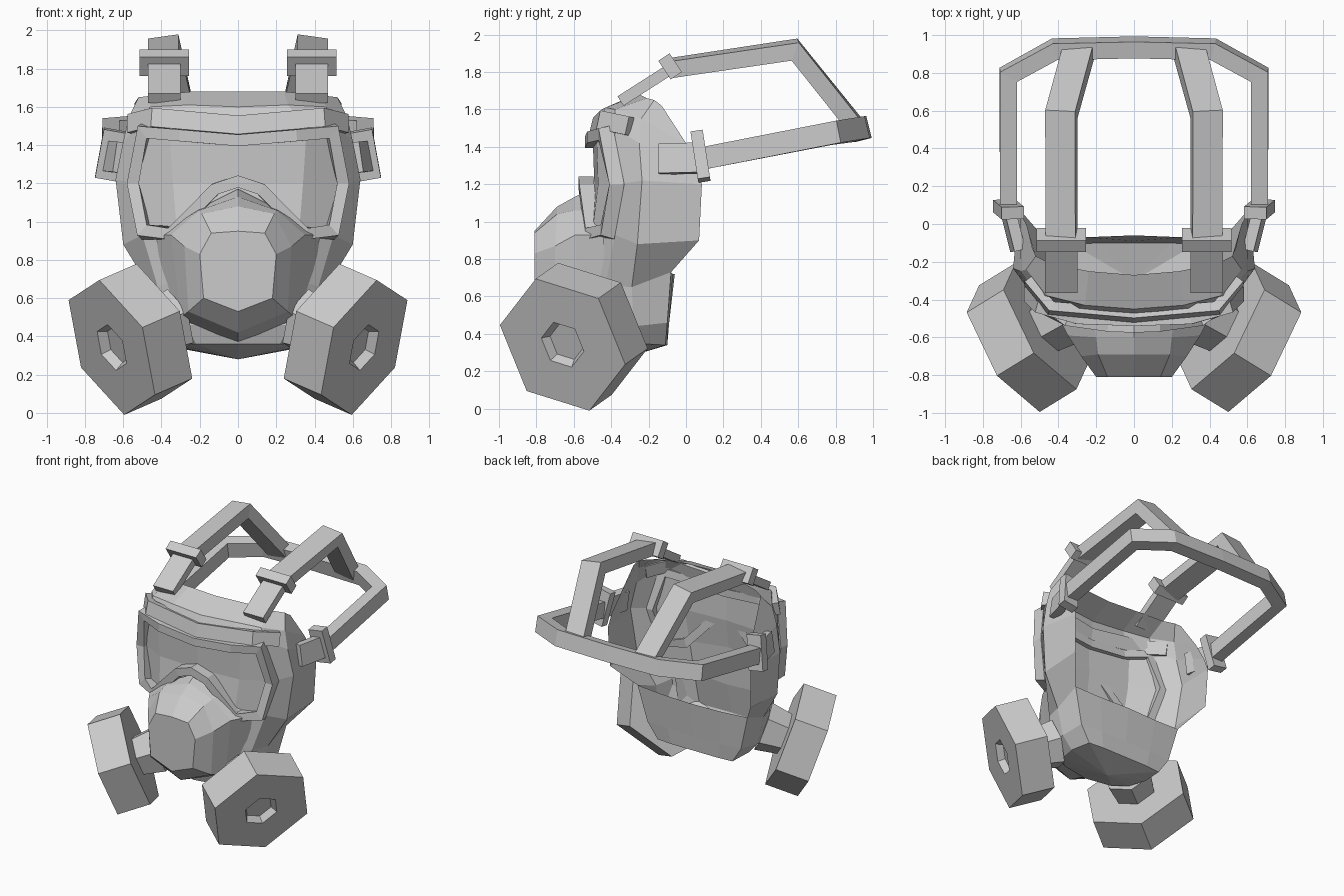
import bpy, bmesh
from mathutils import Vector, Matrix

if "Cube" in bpy.data.objects:
    bpy.data.objects.remove(bpy.data.objects["Cube"])


def finish(name, bm, mirror=False):
    bmesh.ops.remove_doubles(bm, verts=bm.verts, dist=1e-4)
    bmesh.ops.recalc_face_normals(bm, faces=bm.faces)
    me = bpy.data.meshes.new(name)
    bm.to_mesh(me)
    bm.free()
    ob = bpy.data.objects.new(name, me)
    bpy.context.collection.objects.link(ob)
    if mirror:
        ob.modifiers.new("Mirror", 'MIRROR').merge_threshold = 0.001
    return ob


def face(bm, vs):
    vs = [v for i, v in enumerate(vs) if (v.co - vs[i - 1].co).length > 1e-5]
    if len(vs) > 2:
        bm.faces.new(vs)


def loft(name, rows):
    """Skin half-sections together and mirror them across x = 0."""
    bm = bmesh.new()
    grid = [[bm.verts.new(p) for p in r] for r in rows]
    for a, b in zip(grid, grid[1:]):
        for i in range(min(len(a), len(b)) - 1):
            face(bm, (a[i], a[i + 1], b[i + 1], b[i]))
    return finish(name, bm, True)


def sweep(name, pts, up, width, thick, closed=False, mirror=False):
    """Mitred rectangular band along a path; width lies along 'up'."""
    bm = bmesh.new()
    pts = [Vector(p) for p in pts]
    n, up, rings = len(pts), Vector(up), []
    for i, p in enumerate(pts):
        a = pts[i - 1] if i or closed else None
        b = pts[(i + 1) % n] if i < n - 1 or closed else None
        d0 = (p - a).normalized() if a else (b - p).normalized()
        d1 = (b - p).normalized() if b else d0
        t = (d0 + d1).normalized()
        w = (up - t * up.dot(t)).normalized()
        s = t.cross(w) / max(t.dot(d0), 0.6)
        rings.append([bm.verts.new(p + w * u * width / 2 + s * v * thick / 2)
                      for u, v in ((-1, -1), (1, -1), (1, 1), (-1, 1))])
    for i in range(n if closed else n - 1):
        r, q = rings[i], rings[(i + 1) % n]
        for k in range(4):
            bm.faces.new((r[k], r[k - 1], q[k - 1], q[k]))
    if not closed:
        bm.faces.new(rings[0])
        bm.faces.new(rings[-1])
    return finish(name, bm, mirror)


def both(half):
    """Complete a centre-first half path with its mirror image."""
    return [(-x, y, z) for x, y, z in half[:0:-1]] + half


def hex_prism(bm, centre, back, spoke, radius, scale_back=1.0):
    """Six-sided prism from its outer face centre along 'back'."""
    axis = back.normalized()
    u = (spoke - axis * spoke.dot(axis)).normalized()
    ring = [Matrix.Rotation(k * 1.0471976, 3, axis) @ u * radius for k in range(6)]
    front = [bm.verts.new(centre + r) for r in ring]
    rear = [bm.verts.new(centre + back + r * scale_back) for r in ring]
    for k in range(6):
        bm.faces.new((front[k - 1], front[k], rear[k], rear[k - 1]))
    bm.faces.new(rear)
    return bm.faces.new(front)


# Face shell with lens surface and closed chin cup
loft("mask_shell", [
    [(0, -.27, 1.68), (.24, -.25, 1.68), (.44, -.21, 1.66), (.52, -.17, 1.65), (.54, -.13, 1.62)],
    [(0, -.45, 1.6), (.26, -.43, 1.61), (.46, -.38, 1.6), (.57, -.24, 1.55), (.57, 0, 1.42)],
    [(0, -.5, 1.48), (.36, -.48, 1.5), (.51, -.38, 1.5), (.6, -.25, 1.42), (.6, .05, 1.3)],
    [(0, -.49, 1.2), (.34, -.47, 1.2), (.55, -.36, 1.2), (.64, -.235, 1.22), (.61, .085, 1.2)],
    [(0, -.52, .98), (.32, -.5, .95), (.5, -.38, .93), (.6, -.26, .88), (.6, .07, .9)],
    [(0, -.5, .7), (.3, -.53, .7), (.42, -.43, .66), (.46, -.29, .65), (.47, -.08, .73),
     (.25, -.07, .72), (0, -.06, .72)],
    [(0, -.56, .46), (.27, -.55, .46), (.4, -.44, .45), (.42, -.28, .44), (.4, -.1, .46),
     (.22, -.09, .46), (0, -.09, .46)],
    [(0, -.54, .36), (.22, -.5, .36), (.31, -.42, .36), (.34, -.28, .35), (.32, -.11, .34),
     (.2, -.1, .34), (0, -.1, .34)],
    [(0, -.3, .28)] * 7])

# Visor frame dipping over the nose, and brow ridge above it
half = [(0, -.5, 1.425), (.3, -.49, 1.45), (.49, -.43, 1.475), (.55, -.37, 1.2),
        (.49, -.42, .945), (.34, -.5, .94), (.12, -.53, 1.17), (0, -.535, 1.21)]
sweep("visor_frame", half + [(-x, y, z) for x, y, z in half[-2:0:-1]], (0, 1, 0), .08, .06, True)
sweep("brow_ridge", both([(0, -.485, 1.5), (.44, -.445, 1.54), (.56, -.3, 1.51)]), (0, .25, 1), .1, .05)

# Faceted breathing cone
loft("nose_cone", [
    [(0, -.81, .75)] * 5,
    [(0, -.81, .95), (.14, -.81, .94), (.2, -.81, .83), (.18, -.81, .6), (0, -.81, .53)],
    [(0, -.69, 1.08), (.19, -.69, 1.04), (.28, -.7, .87), (.26, -.7, .53), (0, -.7, .42)],
    [(0, -.6, 1.13), (.2, -.6, 1.06), (.35, -.59, .93), (.3, -.58, .5), (0, -.6, .39)],
    [(0, -.52, 1.17), (.22, -.5, 1.06), (.43, -.44, .93), (.36, -.42, .46), (0, -.5, .36)]])

# Hexagonal filter canisters with socket, and their necks
c, back, spoke = Vector((.66, -.66, .342)), Vector((-.195, .12, .085)), Vector((.04, -.12, .335))
bm = bmesh.new()
cap = hex_prism(bm, c, back, spoke, .386)
bmesh.ops.recalc_face_normals(bm, faces=bm.faces)
bmesh.ops.inset_individual(bm, faces=[cap], thickness=.255)
hole = bmesh.ops.extrude_discrete_faces(bm, faces=[cap])["faces"][0]
for v in hole.verts:
    v.co = c + (v.co - c) * .8
bmesh.ops.translate(bm, verts=hole.verts, vec=back * .2)
finish("filter_canister", bm, True)
bm = bmesh.new()
hex_prism(bm, c + back * .95, back * .7, spoke, .15, 1.2)
finish("filter_neck", bm, True)

# Head straps
sweep("top_strap", [(.385, -.09, 1.82), (.385, .58, 1.92), (.29, .925, 1.49)],
      (1, 0, -.12), .16, .09, mirror=True)
sweep("top_strap_tab", [(.385, -.35, 1.645), (.385, -.06, 1.83)], (1, 0, 0), .17, .06, mirror=True)
sweep("back_strap", both([(0, .935, 1.495), (.42, .925, 1.495), (.665, .79, 1.475), (.665, .07, 1.335)]),
      (0, -.25, 1), .12, .09)
sweep("side_strap_tab", [(.67, .08, 1.34), (.615, -.14, 1.335)], (-.15, 0, 1), .16, .06, mirror=True)

# Strap buckles
sweep("top_buckle", [(.385, -.115, 1.81), (.385, -.055, 1.85)], (1, 0, 0), .26, .12, mirror=True)
sweep("side_buckle", [(.665, .045, 1.345), (.665, .11, 1.355)], (-.18, 0, 1), .26, .12, mirror=True)
